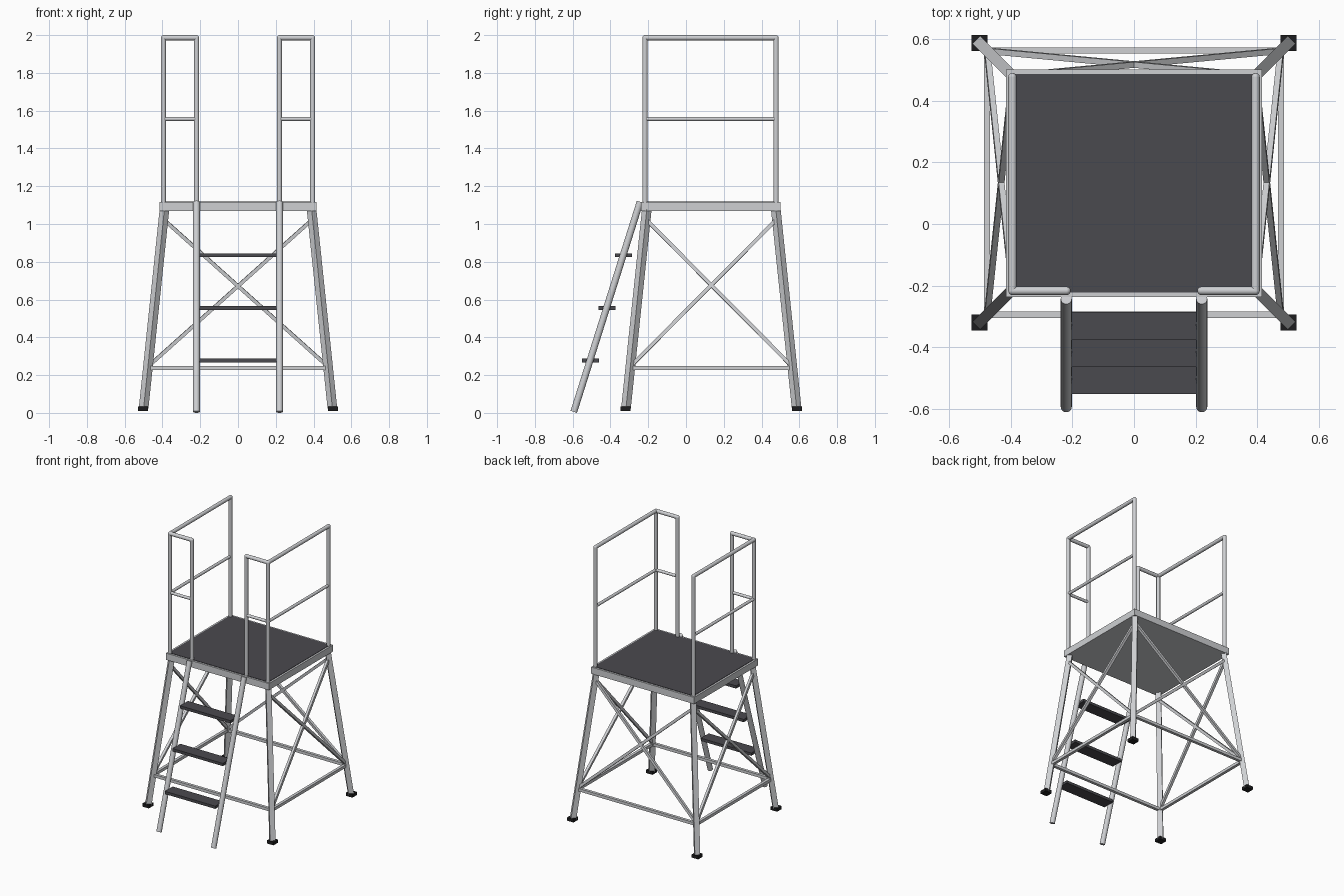
import bpy, math
from mathutils import Vector, Matrix

if "Cube" in bpy.data.objects:
    bpy.data.objects.remove(bpy.data.objects["Cube"])


def material(name, rgb):
    m = bpy.data.materials.new(name)
    m.diffuse_color = (*rgb, 1)
    m.use_nodes = True
    m.node_tree.nodes["Principled BSDF"].inputs["Base Color"].default_value = m.diffuse_color
    return m


METAL = material("aluminium grey", (0.62, 0.63, 0.65))
DARK = material("dark deck grey", (0.068, 0.067, 0.077))
RUBBER = material("black rubber", (0.012, 0.012, 0.013))


def finish(name, mat, smooth=False):
    ob = bpy.context.object
    ob.name = name
    ob.data.materials.append(mat)
    if smooth:
        bpy.ops.object.shade_smooth_by_angle(angle=math.radians(40))
    return ob


def box(name, lo, hi, mat):
    lo, hi = Vector(lo), Vector(hi)
    bpy.ops.mesh.primitive_cube_add(size=1, location=(lo + hi) / 2)
    bpy.context.object.data.transform(Matrix.Diagonal((*(hi - lo), 1)))
    return finish(name, mat)


def tube(name, a, b, r):
    a, b = Vector(a), Vector(b)
    bpy.ops.mesh.primitive_cylinder_add(vertices=20, radius=r, depth=(b - a).length,
                                        location=(a + b) / 2)
    bpy.context.object.rotation_euler = (b - a).to_track_quat('Z', 'Y').to_euler()
    return finish(name, METAL, True)


def bar(name, a, b, width, side):
    """Square bar from a to b with one face pair perpendicular to 'side'."""
    a, b = Vector(a), Vector(b)
    z = (b - a).normalized()
    x = (Vector(side) - z * z.dot(Vector(side))).normalized()
    rot = Matrix((x, z.cross(x), z)).transposed().to_4x4()
    bpy.ops.mesh.primitive_cube_add(size=1)
    size = Matrix.Diagonal((width, width, (b - a).length, 1))
    bpy.context.object.data.transform(Matrix.Translation((a + b) / 2) @ rot @ size)
    return finish(name, METAL)


def joint(name, p, r):
    bpy.ops.mesh.primitive_uv_sphere_add(segments=16, ring_count=8, radius=r, location=p)
    return finish(name, METAL, True)


# Platform: metal slab with a dark deck panel on top
X, Y0, Y1, Z0, Z1, T = 0.415, -0.237, 0.501, 1.069, 1.117, 0.014
box("platform", (-X, Y0, Z0), (X, Y1, Z1), METAL)
box("deck", (-X + T, Y0 + T, Z1 - 0.004), (X - T, Y1 - T, Z1 + 0.003), DARK)


# Point on a leg axis at height z (legs splay outward going down)
def leg(sx, sy, z):
    d = 0.11 * (1.072 - z) / 1.05
    return Vector((sx * (0.39 + d), 0.134 + sy * (0.342 + d), z))


# Legs and feet
for sx, n in ((-1, "left"), (1, "right")):
    for sy, m in ((-1, "front"), (1, "back")):
        bar(f"leg_{m}_{n}", leg(sx, sy, 0.025), leg(sx, sy, 1.075), 0.036, (sx, sy, 0))
        p = leg(sx, sy, 0.0)
        box(f"foot_{m}_{n}", (p.x - 0.026, p.y - 0.026, 0.011),
            (p.x + 0.026, p.y + 0.026, 0.034), RUBBER)

# Horizontal braces on four sides, crossed braces on all but the front
sides = {"front": ((-1, -1), (1, -1)), "back": ((-1, 1), (1, 1)),
         "left": ((-1, -1), (-1, 1)), "right": ((1, -1), (1, 1))}
for n, (a, b) in sides.items():
    bar("low_brace_" + n, leg(*a, 0.237), leg(*b, 0.237), 0.021, (0, 0, 1))
    if n != "front":
        out = Vector((a[0] + b[0], a[1] + b[1], 0.2))
        bar(f"cross_brace_{n}_a", leg(*a, 0.245), leg(*b, 1.025), 0.019, out)
        bar(f"cross_brace_{n}_b", leg(*b, 0.245), leg(*a, 1.025), 0.019, out)

# Handrails and ladder stringers, one set per side
R, TOP, MID = 0.0135, 1.986, 1.556
for s, n in ((-1, "left"), (1, "right")):
    back, corner, inner = (s * 0.395, 0.477), (s * 0.395, -0.217), (s * 0.219, -0.217)
    for p, m in ((back, "back"), (corner, "corner"), (inner, "inner")):
        tube(f"rail_post_{m}_{n}", (*p, 1.10), (*p, TOP), R)
        joint(f"rail_joint_{m}_{n}", (*p, TOP), R)
    tube("top_rail_side_" + n, (*back, TOP), (*corner, TOP), R)
    tube("top_rail_front_" + n, (*corner, TOP), (*inner, TOP), R)
    tube("mid_rail_side_" + n, (*back, MID), (*corner, MID), 0.0105)
    tube("mid_rail_front_" + n, (*corner, MID), (*inner, MID), 0.0105)
    tube("ladder_stringer_" + n, (s * 0.22, -0.594, 0.0055), (s * 0.22, -0.243, 1.118), 0.018)

# Ladder treads
for i in range(1, 4):
    y, z = -0.594 + 0.0875 * i, 0.278 * i
    box(f"tread_{i}", (-0.203, y - 0.045, z - 0.010), (0.203, y + 0.045, z + 0.010), DARK)
